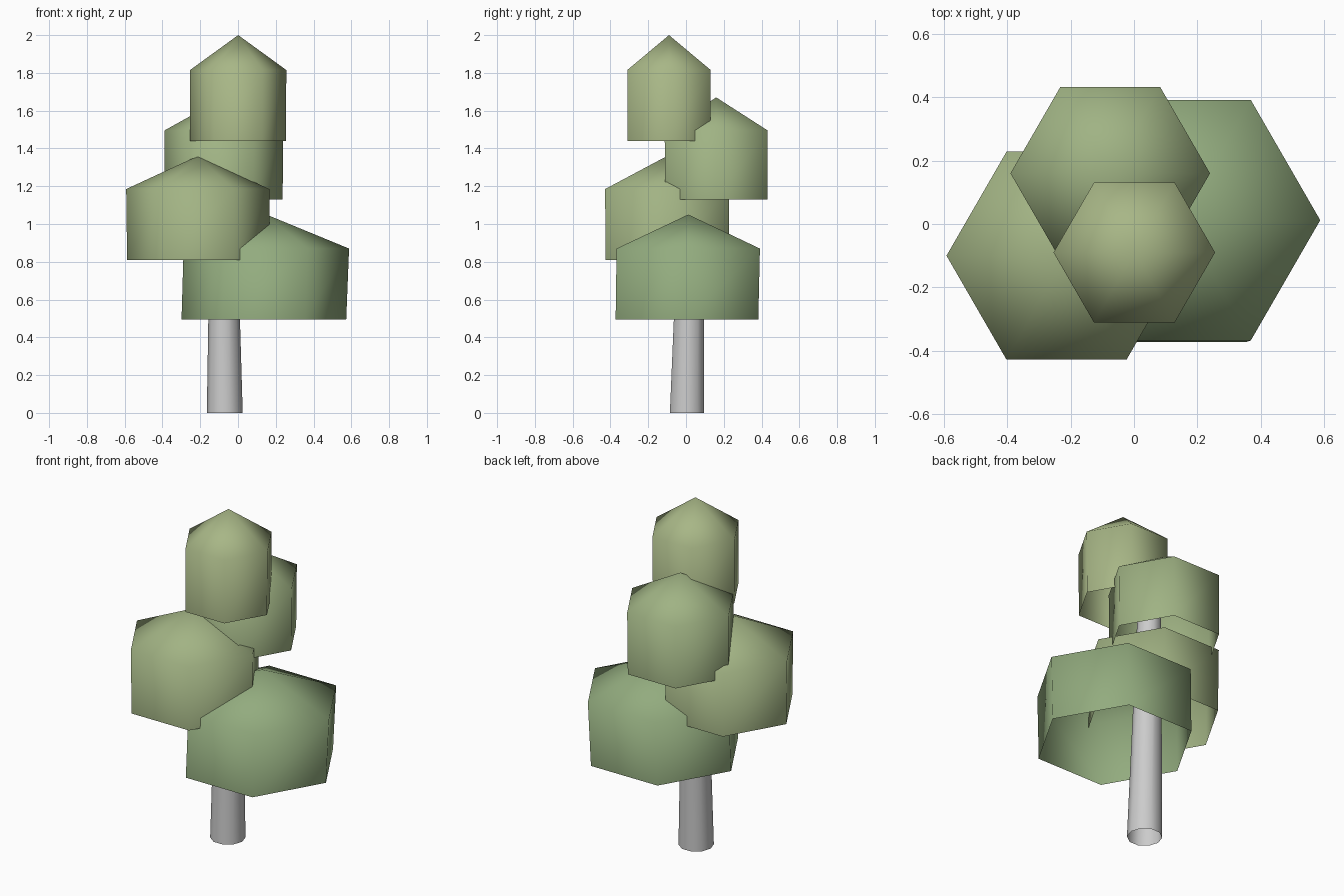
import bpy, bmesh
from math import cos, sin, tau

if "Cube" in bpy.data.objects:
    bpy.data.objects.remove(bpy.data.objects["Cube"])


def ring(bm, centre, radius, z, sides):
    return [bm.verts.new((centre[0] + radius * cos(tau * i / sides),
                          centre[1] + radius * sin(tau * i / sides), z))
            for i in range(sides)]


def bridge(bm, low, high):
    n = len(low)
    for i in range(n):
        j = (i + 1) % n
        bm.faces.new((low[i], low[j], high[j], high[i]))


def finish(bm, name, colour=None):
    mesh = bpy.data.meshes.new(name)
    for f in bm.faces:
        f.smooth = True
    bm.to_mesh(mesh)
    bm.free()
    obj = bpy.data.objects.new(name, mesh)
    bpy.context.collection.objects.link(obj)
    if colour:
        mat = bpy.data.materials.new(name + "_green")
        mat.diffuse_color = (*colour, 1)
        mat.use_nodes = True
        mat.node_tree.nodes["Principled BSDF"].inputs["Base Color"].default_value = mat.diffuse_color
        mesh.materials.append(mat)


def foliage(name, low_c, low_r, z0, top_c, top_r, z1, z2, colour):
    """Open-bottomed hexagonal clump with a pointed roof."""
    bm = bmesh.new()
    low = ring(bm, low_c, low_r, z0, 6)
    high = ring(bm, top_c, top_r, z1, 6)
    bridge(bm, low, high)
    tip = bm.verts.new((*top_c, z2))
    for i in range(6):
        bm.faces.new((high[i], high[(i + 1) % 6], tip))
    finish(bm, name, colour)


# Leaning, tapered trunk, open at both ends
bm = bmesh.new()
bridge(bm, ring(bm, (-0.07, 0.005), 0.095, 0, 10),
       ring(bm, (-0.08, 0.035), 0.062, 1.45, 10))
finish(bm, "trunk")

# Four leaf clumps, lowest to highest
foliage("foliage_bottom", (0.137, 0.005), 0.436, 0.495, (0.15, 0.012), 0.438, 0.87, 1.05,
        (0.29, 0.41, 0.21))
foliage("foliage_left", (-0.211, -0.1), 0.376, 0.81, (-0.213, -0.1), 0.379, 1.185, 1.36,
        (0.36, 0.45, 0.23))
foliage("foliage_back", (-0.077, 0.16), 0.313, 1.13, (-0.075, 0.16), 0.315, 1.495, 1.67,
        (0.35, 0.45, 0.23))
foliage("foliage_top", (0, -0.09), 0.253, 1.44, (0.001, -0.09), 0.255, 1.815, 2.0,
        (0.39, 0.47, 0.24))
